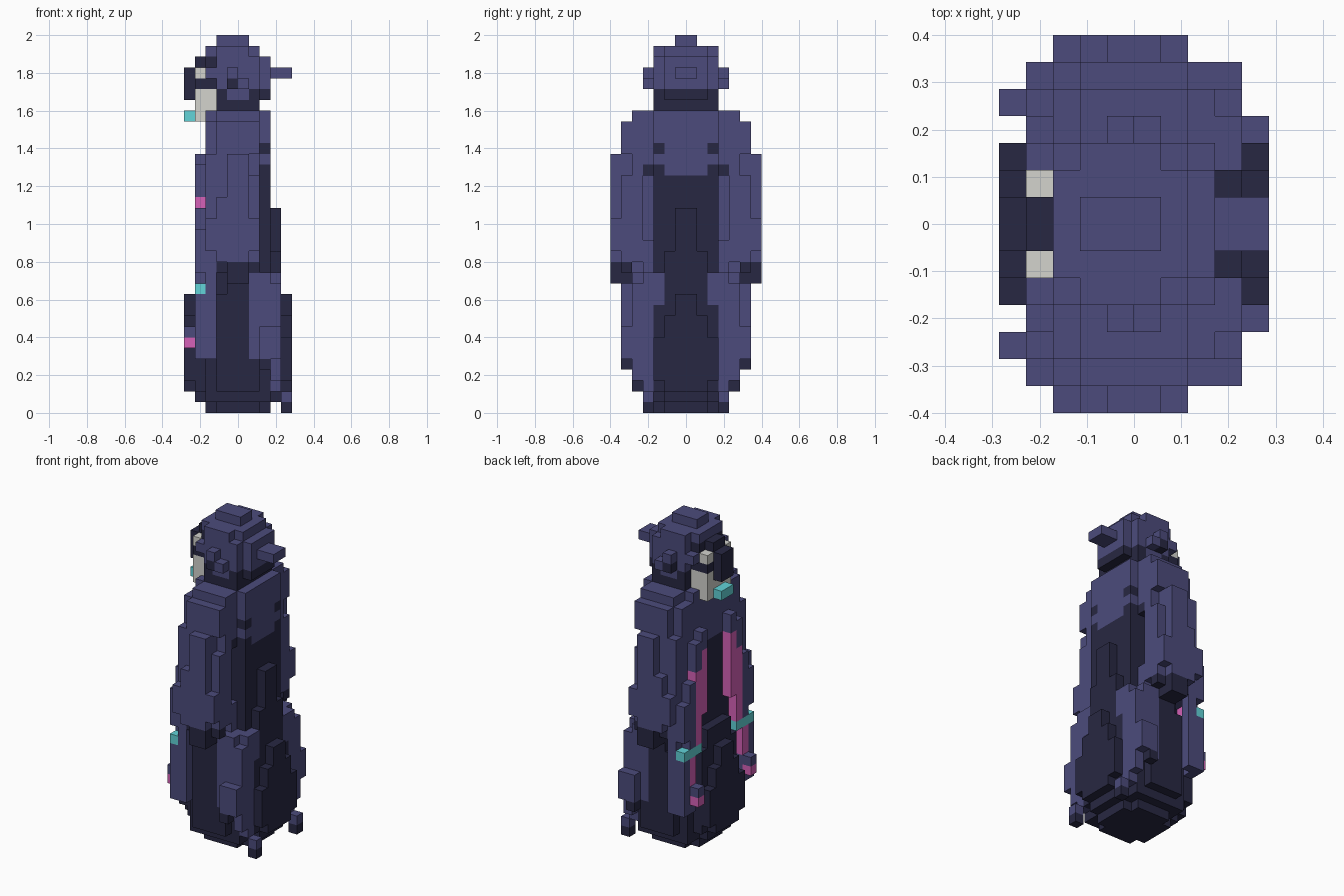
import bpy
import bmesh
from mathutils import Vector

if "Cube" in bpy.data.objects:
    bpy.data.objects.remove(bpy.data.objects["Cube"], do_unlink=True)

V = 2 / 35  # edge of one block


def material(name, rgb):
    lin = [((c / 255 + 0.055) / 1.055) ** 2.4 for c in rgb] + [1]
    m = bpy.data.materials.new(name)
    m.use_nodes = True
    m.diffuse_color = lin
    m.node_tree.nodes["Principled BSDF"].inputs["Base Color"].default_value = lin
    return m


MATS = {
    "cloth": material("indigo cloth", (76, 75, 124)),
    "shade": material("dark cloth", (39, 39, 66)),
    "lining": material("pink lining", (214, 97, 184)),
    "hair": material("pale grey hair", (212, 212, 206)),
    "trim": material("teal trim", (98, 212, 216)),
}

cells = {}


def fill(part, colour, x, y, z):
    """Fill a range of blocks; later fills replace earlier ones."""
    for i in range(*x):
        for j in range(*y):
            for k in range(*z):
                cells[i, j, k] = (part, colour)


def mid(part, colour, x, half, z):
    fill(part, colour, x, (-half, half), z)


def pair(part, colour, x, y, z):
    fill(part, colour, x, y, z)
    fill(part, colour, x, (-y[1], -y[0]), z)


def disc(part, colour, a, b, z):
    """Fill an elliptical slab with half-widths a and b."""
    for i in range(-5, 5):
        for j in range(-7, 7):
            if ((i + 0.5) / a) ** 2 + ((j + 0.5) / b) ** 2 <= 1:
                fill(part, colour, (i, i + 1), (j, j + 1), z)


# Lower robe: a dark rounded core, stepped in at the hem
disc("robe", "shade", 3.1, 3.3, (0, 1))
disc("robe", "shade", 4.2, 4.4, (1, 2))
disc("robe", "shade", 4.6, 5.3, (2, 9))
disc("robe", "shade", 4.2, 5, (9, 11))
disc("robe", "shade", 3.4, 5, (11, 13))
mid("robe", "shade", (-5, 5), 3, (3, 7))
mid("robe", "shade", (-5, 5), 2, (2, 9))
mid("robe", "shade", (-5, 5), 1, (9, 11))

# Coat flaps over the lower robe
pair("coat_flaps", "cloth", (1, 3), (4, 5), (5, 13))
pair("coat_flaps", "cloth", (2, 3), (3, 4), (11, 13))
pair("coat_flaps", "cloth", (3, 4), (3, 4), (2, 13))
pair("coat_flaps", "cloth", (3, 4), (4, 5), (3, 12))
pair("coat_flaps", "cloth", (3, 4), (2, 3), (10, 13))
pair("coat_flaps", "cloth", (2, 4), (5, 6), (5, 8))
pair("coat_flaps", "shade", (2, 3), (5, 6), (4, 5))
pair("coat_flaps", "cloth", (-4, -2), (5, 6), (5, 12))
pair("coat_flaps", "cloth", (-4, -3), (4, 5), (5, 12))
pair("coat_flaps", "lining", (-4, -3), (4, 5), (8, 11))

# Coat tips at the front and little blocks behind the hem
pair("coat_tips", "cloth", (-5, -4), (4, 5), (7, 8))
pair("coat_tips", "lining", (-5, -4), (4, 5), (6, 7))
pair("hem_blocks", "cloth", (4, 5), (3, 4), (1, 2))
pair("hem_blocks", "shade", (4, 5), (3, 4), (0, 1))

# Torso and rounded shoulders, with dark folds at front and back
mid("torso", "cloth", (-3, 1), 5, (13, 24))
mid("torso", "cloth", (-3, 3), 3, (22, 28))
mid("torso", "cloth", (-3, 2), 5, (24, 27))
mid("torso", "cloth", (-2, 2), 6, (24, 27))
mid("torso", "cloth", (-2, 2), 5, (27, 28))
mid("torso", "shade", (-3, 3), 3, (12, 22))
pair("torso", "shade", (2, 3), (2, 3), (22, 23))
pair("torso", "shade", (2, 3), (2, 3), (24, 25))
mid("back_fold", "shade", (3, 4), 2, (11, 15))
mid("back_fold", "shade", (3, 4), 1, (15, 19))
mid("front_fold", "shade", (-4, -3), 2, (11, 13))

# Sleeves, with dark undersides
pair("sleeves", "cloth", (-3, 1), (3, 6), (14, 24))
pair("sleeves", "cloth", (1, 2), (4, 5), (14, 24))
pair("sleeves", "cloth", (1, 2), (5, 6), (14, 22))
pair("sleeves", "cloth", (1, 2), (3, 4), (13, 16))
pair("sleeves", "cloth", (1, 2), (3, 4), (23, 24))
pair("sleeves", "shade", (1, 2), (3, 4), (22, 23))
pair("sleeves", "cloth", (-3, 2), (6, 7), (15, 18))
pair("sleeves", "cloth", (-2, 1), (6, 7), (14, 20))
pair("sleeves", "cloth", (-1, 1), (6, 7), (20, 24))
pair("sleeves", "shade", (-2, 2), (5, 6), (13, 14))
pair("sleeves", "shade", (-1, 1), (5, 7), (12, 14))
pair("sleeves", "cloth", (-3, -2), (5, 6), (12, 14))
pair("sleeves", "cloth", (-4, -3), (4, 5), (12, 19))
pair("sleeves", "cloth", (-4, -3), (5, 6), (13, 17))
pair("sleeves", "cloth", (-4, -3), (3, 4), (20, 23))
pair("sleeves", "cloth", (-4, -3), (2, 3), (22, 24))

# Lining and cuffs along the sleeve openings
pair("sleeve_lining", "lining", (-4, -3), (2, 3), (15, 22))
pair("sleeve_lining", "lining", (-4, -3), (3, 4), (12, 20))
pair("cuffs", "trim", (-4, -3), (3, 6), (11, 12))

# Neck and hood
mid("neck", "shade", (-2, 2), 3, (28, 30))
mid("neck", "shade", (2, 3), 2, (29, 30))
mid("hood", "cloth", (-1, 1), 3, (29, 30))
mid("hood", "cloth", (-2, 2), 3, (30, 33))
mid("hood", "cloth", (-3, 3), 2, (30, 33))
mid("hood", "cloth", (-2, 1), 3, (33, 34))
mid("hood", "cloth", (-3, 2), 2, (33, 34))
mid("hood", "cloth", (-2, 1), 1, (34, 35))
mid("hood_tail", "cloth", (3, 5), 1, (31, 32))
pair("hood_sides", "cloth", (-1, 0), (3, 4), (31, 32))
pair("hood_sides", "shade", (-1, 0), (3, 4), (30, 31))
pair("hood_sides", "cloth", (0, 1), (3, 4), (30, 31))

# Face, brows, beard and bead
mid("face", "shade", (-3, -2), 2, (30, 33))
pair("hood", "cloth", (-3, -2), (2, 3), (31, 32))
mid("face", "shade", (-4, -3), 2, (30, 31))
mid("face", "shade", (-4, -3), 1, (31, 33))
mid("nose", "shade", (-5, -4), 1, (29, 32))
pair("brows", "hair", (-4, -3), (1, 2), (31, 32))
mid("beard", "hair", (-4, -2), 2, (28, 30))
mid("beard", "hair", (-4, -3), 2, (27, 28))
mid("beard_bead", "trim", (-5, -4), 1, (27, 28))


def build(part):
    """Make a mesh of the outward faces of one part's blocks."""
    bm = bmesh.new()
    colours = list(dict.fromkeys(c for p, c in cells.values() if p == part))
    for cell, (owner, colour) in cells.items():
        if owner != part:
            continue
        centre = Vector(cell) + Vector((0.5, 0.5, 0.5))
        for axis in range(3):
            for sign in (-1, 1):
                n = Vector((0, 0, 0))
                n[axis] = sign
                if tuple(int(a + b) for a, b in zip(cell, n)) in cells:
                    continue
                u = Vector((0, 0, 0))
                u[(axis + 1) % 3] = 0.5
                w = n.cross(u)
                mid_face = centre + n / 2
                corners = [mid_face + d for d in (-u - w, u - w, u + w, w - u)]
                face = bm.faces.new([bm.verts.new(p * V) for p in corners])
                face.material_index = colours.index(colour)
    bmesh.ops.remove_doubles(bm, verts=bm.verts, dist=V / 100)
    mesh = bpy.data.meshes.new(part)
    bm.to_mesh(mesh)
    bm.free()
    for c in colours:
        mesh.materials.append(MATS[c])
    bpy.context.collection.objects.link(bpy.data.objects.new(part, mesh))


for part in dict.fromkeys(p for p, c in cells.values()):
    build(part)
